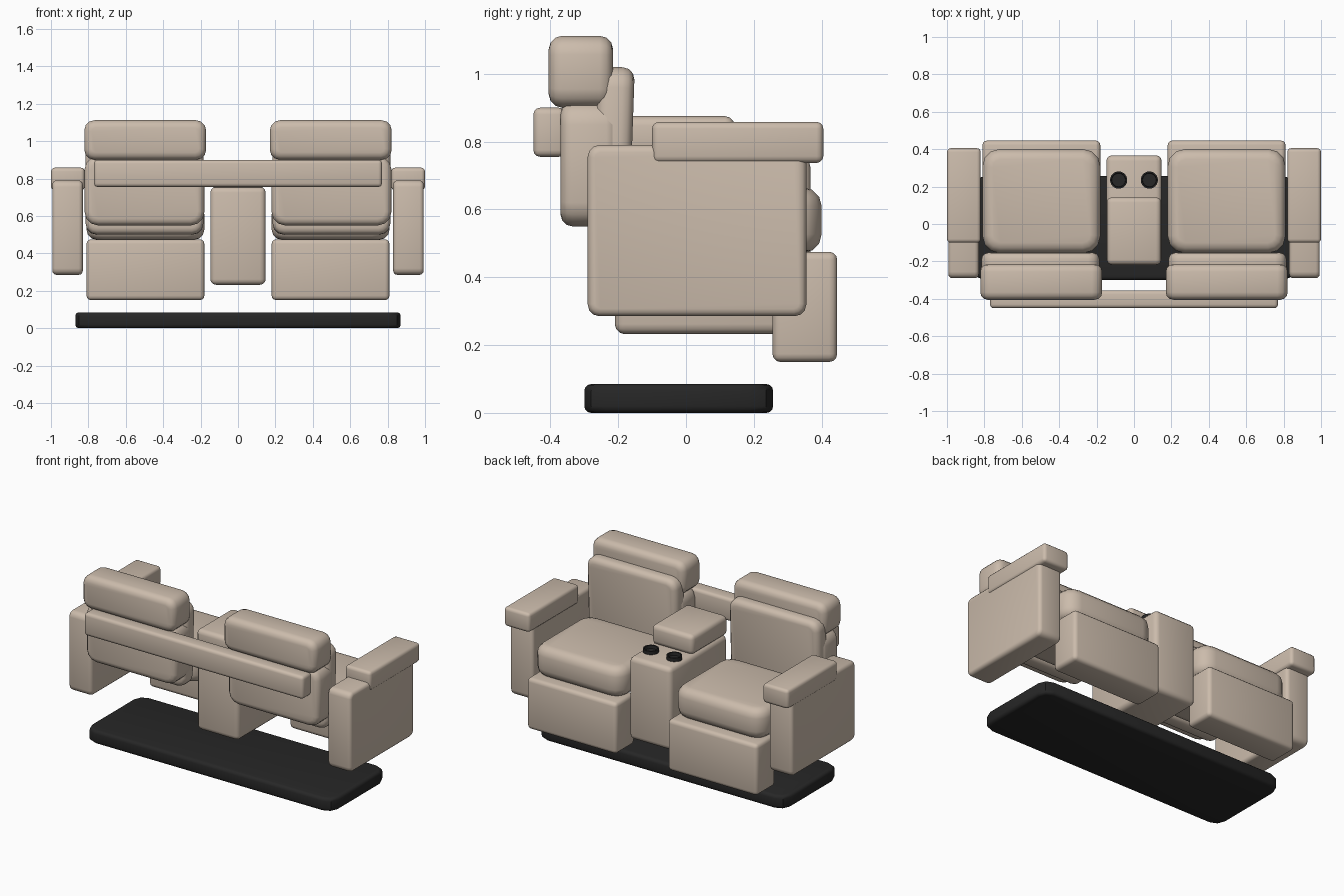
import bpy, bmesh, math
from mathutils import Matrix, Vector

if "Cube" in bpy.data.objects:
    bpy.data.objects.remove(bpy.data.objects["Cube"])


def material(name, color):
    m = bpy.data.materials.new(name)
    m.diffuse_color = color
    m.use_nodes = True
    m.node_tree.nodes["Principled BSDF"].inputs["Base Color"].default_value = m.diffuse_color
    return m


LEATHER = material("beige_leather", (0.60, 0.50, 0.41, 1))
BLACK = material("black_plastic", (0.02, 0.02, 0.02, 1))


def finish(ob, mat):
    ob.data.materials.append(mat)
    bpy.ops.object.select_all(action='DESELECT')
    bpy.context.view_layer.objects.active = ob
    ob.select_set(True)
    bpy.ops.object.shade_smooth_by_angle(angle=math.radians(32))


def cushion(name, x, y, z, bevel, axis=None, radius=0.0, segs=3, tilt=0.0, mat=LEATHER):
    """Rounded box from (min, max) ranges; edges along `axis` get a larger radius first."""
    lo, hi = Vector((x[0], y[0], z[0])), Vector((x[1], y[1], z[1]))
    size = hi - lo
    bm = bmesh.new()
    bmesh.ops.create_cube(bm, size=1, matrix=Matrix.Diagonal((*size, 1)))
    if axis is not None:
        edges = [e for e in bm.edges
                 if abs((e.verts[0].co - e.verts[1].co).normalized()[axis]) > 0.9]
        bmesh.ops.bevel(bm, geom=edges, offset=radius, segments=segs,
                        profile=0.5, affect='EDGES')
    sharp = [e for e in bm.edges if e.calc_face_angle(0) > math.radians(50)]
    bmesh.ops.bevel(bm, geom=sharp, offset=bevel, segments=3, profile=0.5, affect='EDGES')
    me = bpy.data.meshes.new(name)
    bm.to_mesh(me)
    bm.free()
    ob = bpy.data.objects.new(name, me)
    ob.location = (lo + hi) / 2
    ob.rotation_euler.x = tilt
    bpy.context.collection.objects.link(ob)
    finish(ob, mat)
    return ob


def cup_holder(name, x):
    """Open cup with a rim, turned from a short profile."""
    profile = [(0, .745), (.046, .745), (.046, .777), (.038, .777), (.036, .757), (0, .757)]
    n = 24
    bm = bmesh.new()
    verts = [bm.verts.new((r, 0, h)) for r, h in profile]
    edges = [bm.edges.new(p) for p in zip(verts, verts[1:])]
    bmesh.ops.spin(bm, geom=verts + edges, axis=(0, 0, 1), cent=(0, 0, 0),
                   angle=math.tau, steps=n)
    bmesh.ops.remove_doubles(bm, verts=bm.verts, dist=1e-4)
    bmesh.ops.recalc_face_normals(bm, faces=bm.faces)
    me = bpy.data.meshes.new(name)
    bm.to_mesh(me)
    bm.free()
    ob = bpy.data.objects.new(name, me)
    ob.location = (x, .235, 0)
    bpy.context.collection.objects.link(ob)
    finish(ob, BLACK)


# floor plinth
cushion("base", (-.87, .87), (-.30, .257), (0, .085), .02, 2, .07, 2, mat=BLACK)

# both seats and arms
for side, s in (("left", -1), ("right", 1)):
    def span(a, b):
        return tuple(sorted((a * s, b * s)))
    cushion(side + "_arm", span(.83, .993), (-.29, .355), (.285, .79), .022, 0, .035)
    cushion(side + "_arm_pad", span(.82, 1.0), (-.10, .405), (.737, .858), .02)
    cushion(side + "_seat", span(.18, .81), (-.155, .40), (.472, .665), .055, 2, .09)
    cushion(side + "_footrest", span(.18, .81), (.255, .446), (.15, .475), .024)
    cushion(side + "_back_shell", span(.18, .82), (-.37, -.20), (.55, .92), .035, 1, .07)
    cushion(side + "_back_cushion", span(.185, .815), (-.27, -.16), (.50, 1.02), .035, 1, .06,
            tilt=math.radians(-2))
    cushion(side + "_headrest", span(.17, .822), (-.405, -.215), (.90, 1.112), .04, 1, .055)
    cup_holder(side + "_cup_holder", .082 * s)

# centre console with its padded lid
cushion("console", (-.148, .148), (-.21, .367), (.232, .755), .03)
cushion("console_lid", (-.145, .145), (-.218, .143), (.75, .875), .028)

# bar joining the two backs
cushion("back_bar", (-.77, .77), (-.45, -.355), (.755, .90), .02)
